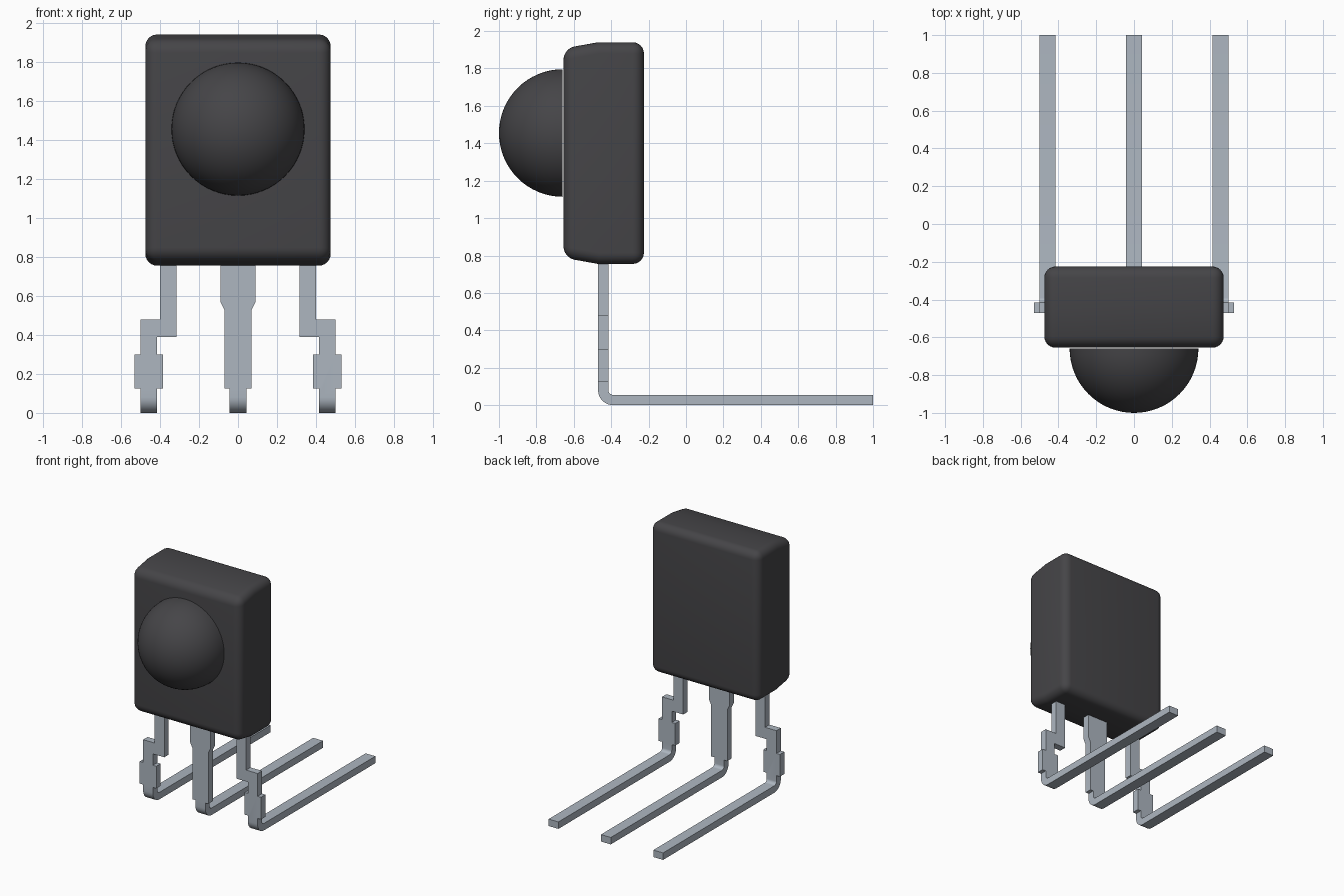
import bpy
import bmesh
import math
from mathutils import Matrix, Vector

cube = bpy.data.objects.get("Cube")
if cube:
    bpy.data.objects.remove(cube, do_unlink=True)


def make_material(name, rgb, roughness, metallic=0.0):
    mat = bpy.data.materials.new(name)
    mat.use_nodes = True
    mat.diffuse_color = (*rgb, 1)
    bsdf = mat.node_tree.nodes["Principled BSDF"]
    bsdf.inputs["Base Color"].default_value = (*rgb, 1)
    bsdf.inputs["Roughness"].default_value = roughness
    bsdf.inputs["Metallic"].default_value = metallic
    return mat


plastic = make_material("dark plastic", (0.060, 0.059, 0.064), 0.5)
metal = make_material("tinned metal", (0.42, 0.47, 0.53), 0.4)


def add_prism(bm, points, offset):
    """Extrude a closed outline of 3D points along an offset."""
    face = bm.faces.new([bm.verts.new(p) for p in points])
    ext = bmesh.ops.extrude_face_region(bm, geom=[face], use_keep_orig=True)
    moved = [g for g in ext["geom"] if isinstance(g, bmesh.types.BMVert)]
    bmesh.ops.translate(bm, verts=moved, vec=Vector(offset))


def finish(bm, name, mat, smooth_angle):
    bmesh.ops.recalc_face_normals(bm, faces=bm.faces)
    mesh = bpy.data.meshes.new(name)
    bm.to_mesh(mesh)
    bm.free()
    mesh.materials.append(mat)
    obj = bpy.data.objects.new(name, mesh)
    bpy.context.collection.objects.link(obj)
    bpy.ops.object.select_all(action='DESELECT')
    obj.select_set(True)
    bpy.context.view_layer.objects.active = obj
    bpy.ops.object.shade_smooth_by_angle(angle=math.radians(smooth_angle))
    return obj


# Moulded body: side outline with tapered front half, all outer edges rounded
W = 0.475
BACK, RIDGE, FRONT = -0.225, -0.47, -0.655
outline = [(BACK, 0.755), (BACK, 1.94), (RIDGE, 1.94),
           (FRONT, 1.907), (FRONT, 0.788), (RIDGE, 0.755)]
bm = bmesh.new()
add_prism(bm, [(-W, y, z) for y, z in outline], (2 * W, 0, 0))
bmesh.ops.recalc_face_normals(bm, faces=bm.faces)
sharp = [e for e in bm.edges if e.calc_face_angle() > math.radians(30)]
bmesh.ops.bevel(bm, geom=sharp, offset=0.06, offset_type='OFFSET',
                segments=6, profile=0.5, affect='EDGES')
finish(bm, "body", plastic, 30)

# Lens dome on the front face
bm = bmesh.new()
bmesh.ops.create_uvsphere(bm, u_segments=64, v_segments=32, radius=0.341,
                          matrix=Matrix.Translation((0, -0.659, 1.455))
                          @ Matrix.Rotation(math.pi / 2, 4, 'X'))
bmesh.ops.delete(bm, geom=[v for v in bm.verts if v.co.y > -0.64], context='VERTS')
finish(bm, "lens_dome", plastic, 40)

# Leads: a stamped upright plate running into a bent foot
Y0, T, R = -0.47, 0.055, 0.08   # front of plate, thickness, outer bend radius


def arc(radius, reverse=False):
    pts = [(Y0 + R - radius * math.cos(a), R - radius * math.sin(a))
           for a in (math.pi / 2 * i / 8 for i in range(9))]
    return pts[::-1] if reverse else pts


def make_lead(name, plate, x0, x1):
    bm = bmesh.new()
    add_prism(bm, [(x, Y0, z) for x, z in plate], (0, T, 0))
    foot = arc(R) + [(1.0, 0), (1.0, T)] + arc(R - T, True)
    add_prism(bm, [(x0, y, z) for y, z in foot], (x1 - x0, 0, 0))
    # weld the plate to the foot
    inner = [f for f in bm.faces if all(abs(v.co.z - R) < 1e-5 for v in f.verts)]
    bmesh.ops.delete(bm, geom=inner, context='FACES')
    bmesh.ops.remove_doubles(bm, verts=bm.verts, dist=1e-4)
    finish(bm, name, metal, 30)


TOP = 0.82   # buried inside the body
side_plate = [(0.315, TOP), (0.315, 0.39), (0.415, 0.39), (0.415, 0.30),
              (0.385, 0.30), (0.385, 0.125), (0.415, 0.125), (0.415, R),
              (0.50, R), (0.50, 0.125), (0.53, 0.125), (0.53, 0.30),
              (0.50, 0.30), (0.50, 0.48), (0.40, 0.48), (0.40, TOP)]
for side, s in (("left", 1), ("right", -1)):
    make_lead(side + "_lead", [(s * x, z) for x, z in side_plate], s * 0.415, s * 0.50)

half = [(0.09, TOP), (0.09, 0.57), (0.07, 0.53), (0.07, 0.125), (0.043, 0.125), (0.043, R)]
make_lead("middle_lead", half + [(-x, z) for x, z in reversed(half)], -0.043, 0.043)
